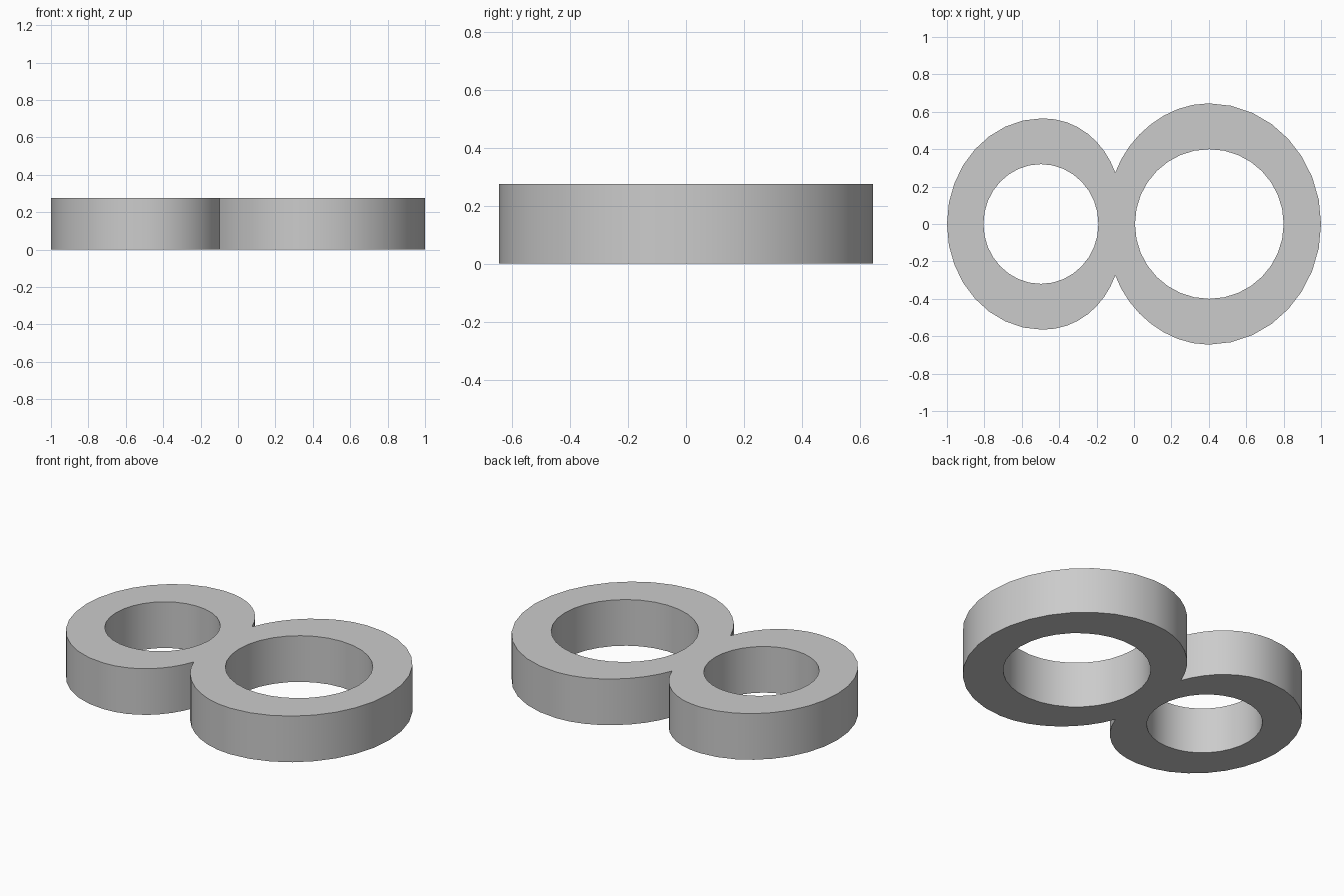
import bpy
import bmesh
import math
from mathutils import Vector

HEIGHT = 0.275
STEPS = 8
K = 0.5523  # handle ratio for a quarter ellipse

if "Cube" in bpy.data.objects:
    bpy.data.objects.remove(bpy.data.objects["Cube"], do_unlink=True)

grey = bpy.data.materials.new("plain_grey")
grey.use_nodes = True
colour = (0.6, 0.6, 0.6, 1)
grey.diffuse_color = colour
grey.node_tree.nodes["Principled BSDF"].inputs["Base Color"].default_value = colour

curve = bpy.data.curves.new("double_ring", "CURVE")
curve.dimensions = "2D"
curve.fill_mode = "BOTH"
curve.extrude = HEIGHT / 2
curve.resolution_u = STEPS


def add_loop(half):
    """Closed outline from its back half (left handle, point, right handle), mirrored in y."""
    flip = lambda p: (p[0], -p[1])
    mirrored = [tuple(flip(p) for p in reversed(k)) for k in reversed(half[1:-1])]
    knots = half + mirrored
    spline = curve.splines.new("BEZIER")
    spline.bezier_points.add(len(knots) - 1)
    spline.use_cyclic_u = True
    for point, (left, co, right) in zip(spline.bezier_points, knots):
        point.handle_left_type = point.handle_right_type = "FREE"
        point.handle_left = (*left, 0)
        point.co = (*co, 0)
        point.handle_right = (*right, 0)


def side(x, ry, sign):
    """Knot where an outline crosses y = 0."""
    return ((x, -sign * K * ry), (x, 0), (x, sign * K * ry))


def crest(x, y, before, after):
    """Knot at the widest point of a ring."""
    return ((x - before, y), (x, y), (x + after, y))


# Outer outline with the pinched waist
add_loop([
    side(-1.0, 0.565, 1),
    crest(-0.49, 0.565, 0.28, 0.19),
    ((-0.16, 0.44), (-0.10, 0.275), (-0.03, 0.47)),
    crest(0.40, 0.645, 0.23, 0.33),
    side(1.0, 0.645, -1),
])

# Small and large holes
for x0, x1, ry in ((-0.805, -0.19, 0.32), (0.005, 0.80, 0.40)):
    rx = (x1 - x0) / 2
    add_loop([side(x0, ry, 1), crest((x0 + x1) / 2, ry, K * rx, K * rx), side(x1, ry, -1)])

ring = bpy.data.objects.new("double_ring", curve)
bpy.context.collection.objects.link(ring)
bpy.ops.object.select_all(action="DESELECT")
ring.select_set(True)
bpy.context.view_layer.objects.active = ring
bpy.ops.object.convert(target="MESH")
ring = bpy.context.object

# Weld caps to walls and stand it on the ground
bm = bmesh.new()
bm.from_mesh(ring.data)
bmesh.ops.remove_doubles(bm, verts=bm.verts, dist=0.0005)
bmesh.ops.recalc_face_normals(bm, faces=bm.faces)
bmesh.ops.translate(bm, verts=bm.verts, vec=Vector((0, 0, HEIGHT / 2)))
bm.to_mesh(ring.data)
bm.free()
ring.data.materials.clear()
ring.data.materials.append(grey)
bpy.ops.object.shade_smooth_by_angle(angle=math.radians(30))
